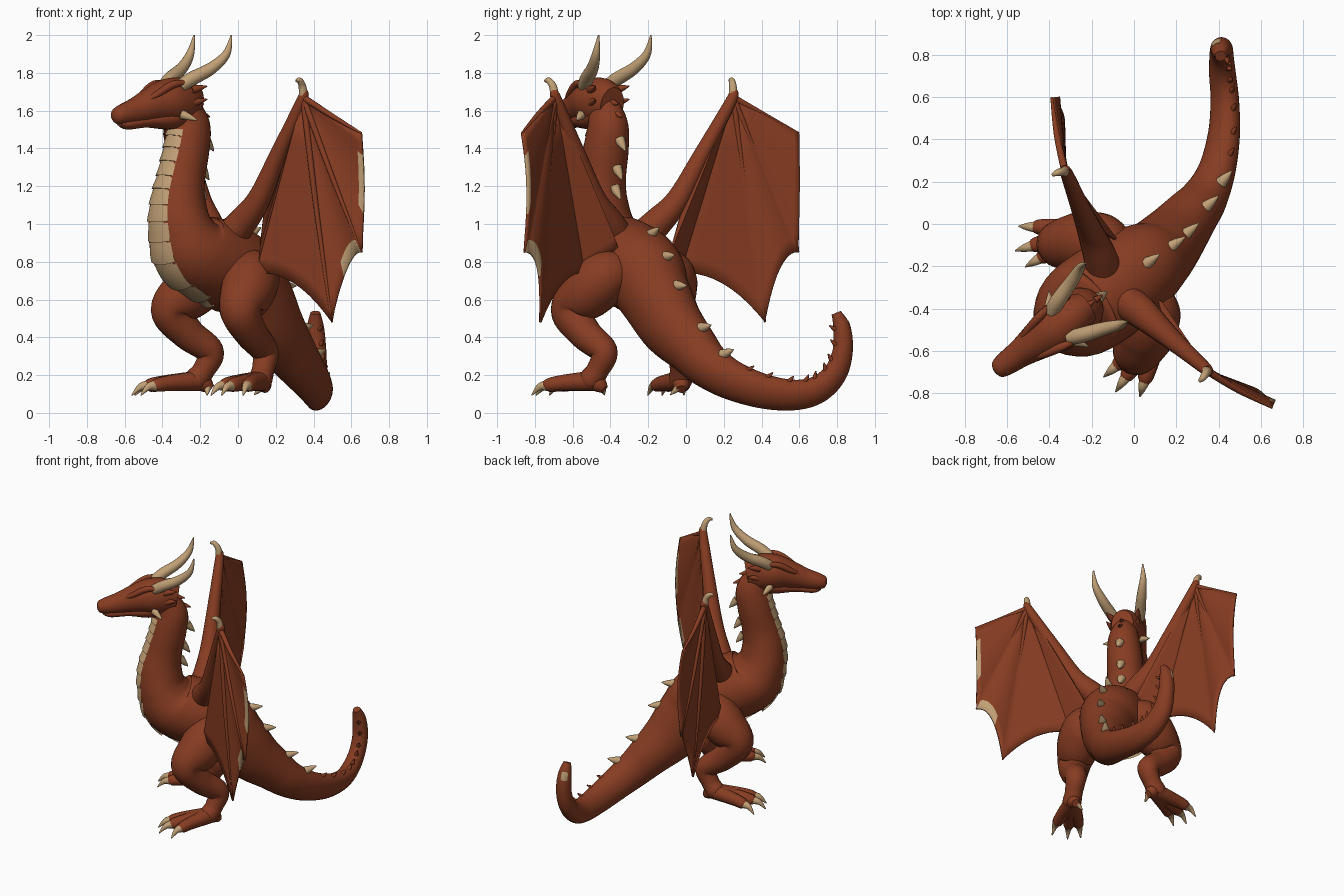
import bpy, bmesh, math
from mathutils import Vector

if "Cube" in bpy.data.objects:
    bpy.data.objects.remove(bpy.data.objects["Cube"])

# Body axes: the creature stands turned to one side
F = Vector((-0.815, -0.58, 0)).normalized()
L = Vector((-F.y, F.x, 0))
UP = Vector((0, 0, 1))
O = Vector((-0.015, -0.24, 0))
SUB = 8


def P(u, v, z):
    return O + F * u + L * v + UP * z


def material(name, rgb):
    m = bpy.data.materials.new(name)
    m.use_nodes = True
    m.diffuse_color = (*rgb, 1)
    m.node_tree.nodes["Principled BSDF"].inputs["Base Color"].default_value = (*rgb, 1)
    return m


HIDE = material("red brown hide", (0.245, 0.046, 0.016))
BONE = material("tan horn", (0.53, 0.35, 0.18))


def finish(name, bm, *mats):
    bmesh.ops.recalc_face_normals(bm, faces=bm.faces[:])
    me = bpy.data.meshes.new(name)
    bm.to_mesh(me)
    bm.free()
    for m in mats:
        me.materials.append(m)
    ob = bpy.data.objects.new(name, me)
    bpy.context.collection.objects.link(ob)
    bpy.ops.object.select_all(action="DESELECT")
    ob.select_set(True)
    bpy.context.view_layer.objects.active = ob
    bpy.ops.object.shade_smooth_by_angle(angle=math.radians(50))
    return ob


def spline(keys):
    """Catmull-Rom through rows of position, half width, half height."""
    out = []
    n = len(keys)
    for i in range(n - 1):
        a, b, c, d = keys[max(i - 1, 0)], keys[i], keys[i + 1], keys[min(i + 2, n - 1)]
        for k in range(SUB):
            t = k / SUB
            out.append([0.5 * (2 * q + (r - p) * t + (2 * p - 5 * q + 4 * r - s) * t * t
                               + (3 * q - p - 3 * r + s) * t ** 3)
                        for p, q, r, s in zip(a, b, c, d)])
    return out + [keys[-1]]


def ring_point(fr, a, k=1.0):
    c, side, up, w, h = fr
    return c + (side * w * math.sin(a) + up * h * math.cos(a)) * k


def tube(name, keys, mat, side=L, sides=20):
    """Loft an elliptical section along a smooth path; returns its frames."""
    rows = spline([(*p, w, h) for p, w, h in keys])
    pos = [Vector(r[:3]) for r in rows]
    frames = []
    for i, r in enumerate(rows):
        tan = (pos[min(i + 1, len(pos) - 1)] - pos[max(i - 1, 0)]).normalized()
        side = (side - tan * side.dot(tan)).normalized()
        frames.append((pos[i], side, side.cross(tan), max(r[3], 0.002), max(r[4], 0.002)))
    bm = bmesh.new()
    rings = [[bm.verts.new(ring_point(f, math.tau * j / sides)) for j in range(sides)]
             for f in frames]
    for r0, r1 in zip(rings, rings[1:]):
        for j in range(sides):
            k = (j + 1) % sides
            bm.faces.new((r0[j], r0[k], r1[k], r1[j]))
    bm.faces.new(rings[0])
    bm.faces.new(rings[-1])
    finish(name, bm, mat)
    return frames


def spike(name, base, tip, r, mat, bend=Vector()):
    mid = (base + tip) / 2 + bend
    tube(name, [(base, r, r), (mid, r * 0.65, r * 0.65), (tip, 0.003, 0.003)], mat, sides=10,
         side=L + F * 0.3)


def limb(name, rows, mat=HIDE, s=1, side=L):
    return tube(name, [(P(u, v * s, z), r, r) for u, v, z, r in rows], mat, side)


# Neck, trunk and tail as one body
trunk = [(.34, 1.62, .08, .09), (.30, 1.52, .105, .115), (.315, 1.40, .118, .122),
         (.35, 1.25, .125, .128), (.37, 1.12, .15, .145), (.355, .98, .19, .165),
         (.28, .86, .23, .21), (.10, .79, .235, .23), (-.04, .72, .215, .23),
         (-.13, .62, .185, .205)]
tail = [(.17, -.08, .47, .16, .185), (.26, .03, .345, .132, .15), (.33, .12, .25, .11, .127),
        (.39, .25, .17, .085, .11), (.425, .42, .112, .07, .096), (.43, .58, .095, .062, .085),
        (.42, .70, .125, .06, .076), (.415, .79, .21, .055, .066), (.415, .83, .33, .052, .054),
        (.41, .825, .45, .046, .046), (.41, .795, .53, .026, .026)]
body = tube("body", [(P(u, 0, z), w, h) for u, z, w, h in trunk]
            + [(Vector(t[:3]), t[3], t[4]) for t in tail], HIDE, sides=32)

# Overlapping belly plates, and one small plate at the tail tip
bm = bmesh.new()
plates = [(9 + 4 * n, 0.7 - 0.025 * n) for n in range(11)] + [(53, 0.2), (150, 0.5)]
for start, half in plates:
    rows = []
    for i, k in enumerate((1.01, 1.025, 1.04, 1.06, 1.075, 0.95)):
        fr = body[start + min(i, 4)]
        rows.append([bm.verts.new(ring_point(fr, math.pi + half * (j - 5) / 5,
                                             k - 0.02 * abs(j - 5) / 5)) for j in range(11)])
    for r0, r1 in zip(rows, rows[1:]):
        for j in range(10):
            bm.faces.new((r0[j], r0[j + 1], r1[j + 1], r1[j]))
finish("belly_plates", bm, BONE)


# Spines along the back
def back_spine(name, key, size, mat):
    i = int(key * SUB)
    c, side, up, w, h = body[i]
    along = (body[i + 1][0] - c).normalized()
    spike(name, c + up * h * 0.93, c + up * (h + size) + along * size * 0.9, size * 0.55, mat)


for n, key in enumerate((1.5, 2.5, 3.3, 7.7, 8.4, 9.4, 11.0, 12.4)):
    back_spine(f"back_spine_{n}", key, 0.055, BONE)
for n in range(9):
    back_spine(f"tail_spine_{n}", 13.4 + n * 0.7, 0.026, HIDE)
for n, key in enumerate((0.3, 0.8)):
    back_spine(f"nape_spine_{n}", key, 0.032, HIDE)

# Head and jaw
skull = [(.26, 1.63, .075, .095), (.34, 1.645, .105, .125), (.44, 1.65, .115, .12),
         (.54, 1.63, .092, .095), (.64, 1.60, .068, .073), (.73, 1.58, .056, .055),
         (.775, 1.57, .042, .04), (.79, 1.567, .015, .015)]
jaw = [(.32, 1.59, .08, .07), (.44, 1.56, .085, .06), (.58, 1.545, .058, .035),
       (.70, 1.53, .046, .03), (.75, 1.535, .025, .016)]
for name, rows in (("head", skull), ("jaw", jaw)):
    tube(name, [(P(u, 0, z), w, h) for u, z, w, h in rows], HIDE, -L, 24)


def bezier(a, b, c, t):
    return a * (1 - t) ** 2 + b * 2 * t * (1 - t) + c * t * t


def wing(tag, s):
    wrist, elbow = P(-.03, .58 * s, 1.67), P(.02, .31 * s, 1.14)
    tips = [P(-.18, .90 * s, 1.48), P(-.19, .89 * s, .85), P(-.11, .73 * s, .48)]
    root, root_top = P(.08, .31 * s, .74), P(-.04, .17 * s, .86)
    limb(f"{tag}_wing_arm", [(.12, .03, .88, .09), (.07, .15, 1.0, .08), (.04, .27, 1.13, .062),
                             (.01, .40, 1.36, .045), (-.03, .565, 1.65, .03),
                             (-.03, .58, 1.70, .02)], s=s, side=F)
    limb(f"{tag}_wing_claw", [(-.03, .58, 1.68, .024), (-.02, .585, 1.73, .02),
                              (.005, .595, 1.76, .016), (.03, .60, 1.757, .007)], BONE, s, F)
    for n, t in enumerate(tips):
        mid = wrist.lerp(t, .5) + F * .008
        tube(f"{tag}_wing_finger_{n}", [(wrist, .018, .018), (mid, .014, .014),
                                        (t, .006, .006)], HIDE, F, 10)
    # Membrane fans out from the wrist, scalloped between the fingers
    spans = [(tips[0], tips[1], .07), (tips[1], tips[2], .2), (tips[2], root, .14),
             (root, root_top, 0), (root_top, elbow, 0)]
    bm = bmesh.new()
    steps, rings = 10, [0.04, .25, .45, .65, .82, .92, 1]
    cols, spots = [], []
    for n, (a, b, pull) in enumerate(spans):
        m = (a + b) / 2
        m += (wrist - m) * pull
        for k in range(steps + (n == len(spans) - 1)):
            t = k / steps
            edge = bezier(a, m, b, t)
            sag = -F * 0.03 * math.sin(math.pi * t) if n < 2 else Vector()
            cols.append([bm.verts.new(wrist.lerp(edge, r) + sag * r) for r in rings])
            spots.append((n == 0 and .15 < t < .65) or (n == 1 and t < .55))
    for i in range(len(cols) - 1):
        for j in range(len(rings) - 1):
            f = bm.faces.new((cols[i][j], cols[i][j + 1], cols[i + 1][j + 1], cols[i + 1][j]))
            f.material_index = int(s > 0 and spots[i] and j == len(rings) - 2)
    ob = finish(f"{tag}_wing_membrane", bm, HIDE, BONE)
    mod = ob.modifiers.new("thickness", "SOLIDIFY")
    mod.thickness, mod.offset = 0.014, 0


for tag, s in (("left", 1), ("right", -1)):
    # Horns, brows and cheek spikes
    limb(f"{tag}_horn", [(.41, .075, 1.73, .034), (.35, .10, 1.77, .037), (.25, .135, 1.825, .032),
                         (.175, .165, 1.90, .022), (.145, .17, 2.0, .004)], BONE, s)
    limb(f"{tag}_brow", [(.62, .045, 1.645, .008), (.55, .07, 1.69, .018), (.46, .09, 1.74, .02),
                         (.36, .11, 1.75, .006)], s=s)
    limb(f"{tag}_nostril", [(.70, .035, 1.61, .005), (.735, .032, 1.61, .013),
                            (.765, .024, 1.595, .005)], s=s)
    spike(f"{tag}_cheek_spike", P(.41, .09 * s, 1.58), P(.36, .16 * s, 1.55), .026, BONE)
    for n, z in enumerate((1.64, 1.71)):
        spike(f"{tag}_head_spike_{n}", P(.34, .08 * s, z), P(.26, .11 * s, z + .02), .025, HIDE)

    # Legs and feet
    limb(f"{tag}_leg", [(-.02, .13, .74, .11), (.03, .20, .72, .145), (.11, .265, .64, .145),
                        (.19, .315, .54, .11), (.10, .29, .42, .088), (-.015, .25, .325, .073),
                        (.01, .27, .23, .06), (.05, .295, .17, .062), (.08, .31, .14, .03)], s=s)
    for n, (u, v) in enumerate(((.385, .32), (.38, .41), (.30, .495))):
        tip, heel = P(u, v * s, .093), P(.03, .285 * s, .17)
        a, b = heel.lerp(tip, .5), heel.lerp(tip, .74)
        a.z, b.z = .158, .145
        tube(f"{tag}_toe_{n}", [(heel, .055, .055), (a, .043, .043), (b, .035, .035),
                                (b.lerp(tip, .2), .014, .014)], HIDE, F.cross(L) + L, 12)
        spike(f"{tag}_toe_claw_{n}", b, tip, .03, BONE, UP * .018)
    limb(f"{tag}_heel", [(.06, .29, .19, .03), (.01, .27, .155, .045), (-.02, .25, .125, .025)], s=s)
    spike(f"{tag}_heel_claw", P(.0, .25 * s, .14), P(.03, .215 * s, .095), .022, BONE)
    wing(tag, s)
